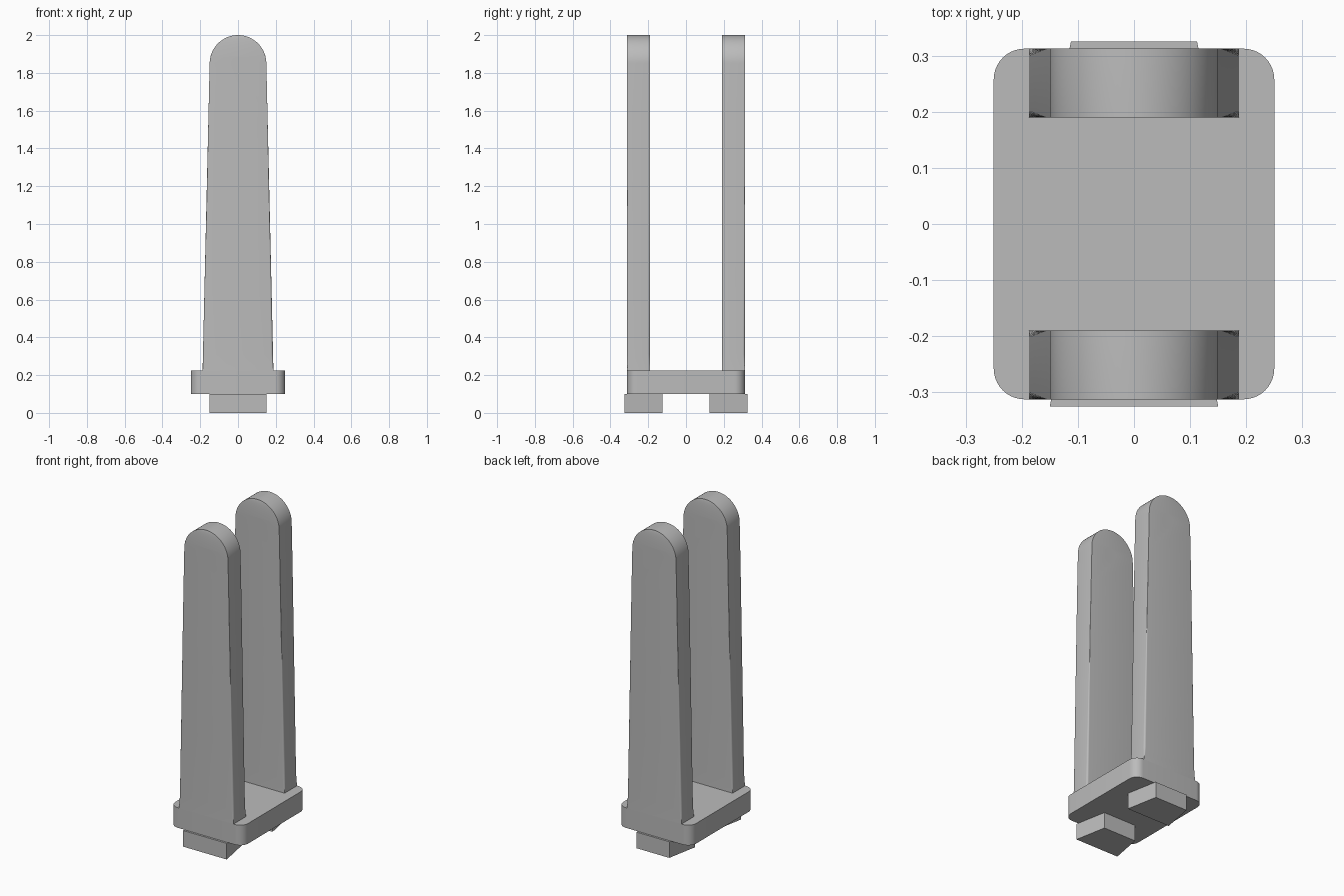
import bpy, bmesh, math

cube = bpy.data.objects.get("Cube")
if cube:
    bpy.data.objects.remove(cube, do_unlink=True)

grey = bpy.data.materials.new("plain grey")
grey.use_nodes = True
grey.diffuse_color = (0.5, 0.5, 0.5, 1)
grey.node_tree.nodes["Principled BSDF"].inputs["Base Color"].default_value = (0.5, 0.5, 0.5, 1)


def make_object(name, bm):
    bmesh.ops.recalc_face_normals(bm, faces=bm.faces)
    mesh = bpy.data.meshes.new(name)
    bm.to_mesh(mesh)
    bm.free()
    mesh.materials.append(grey)
    obj = bpy.data.objects.new(name, mesh)
    bpy.context.collection.objects.link(obj)
    return obj


def shade(obj):
    bpy.ops.object.select_all(action='DESELECT')
    obj.select_set(True)
    bpy.context.view_layer.objects.active = obj
    bpy.ops.object.shade_smooth_by_angle(angle=math.radians(30))


def loft(name, rings):
    """Skin a stack of closed rings and cap both ends."""
    bm = bmesh.new()
    rows = [[bm.verts.new(p) for p in ring] for ring in rings]
    n = len(rows[0])
    for low, high in zip(rows, rows[1:]):
        for i in range(n):
            j = (i + 1) % n
            bm.faces.new((low[i], low[j], high[j], high[i]))
    bm.faces.new(rows[0])
    bm.faces.new(rows[-1])
    bmesh.ops.remove_doubles(bm, verts=bm.verts, dist=1e-5)
    return make_object(name, bm)


def rounded_ring(hx, hy, r, z, yc=0, steps=6):
    """Rectangle with rounded corners at height z."""
    ring = []
    for quarter, (sx, sy) in enumerate(((1, 1), (-1, 1), (-1, -1), (1, -1))):
        for k in range(steps + 1):
            a = (quarter + k / steps) * math.pi / 2
            ring.append((sx * (hx - r) + r * math.cos(a),
                         yc + sy * (hy - r) + r * math.sin(a), z))
    return ring


BASE_Z, PLATE_TOP, PIVOT_Z = 0.1, 0.225, 1.85
FOOT_W, TOP_W, EDGE = 0.1875, 0.15, 0.012

# Base plate
shade(loft("base_plate", [rounded_ring(0.25, 0.3125, 0.055, z, steps=10)
                          for z in (BASE_Z, PLATE_TOP)]))

# Dovetail feet, each narrowing towards the back
for name, y in (("front_foot", -0.325), ("back_foot", 0.125)):
    outline = ((-0.15, y), (0.15, y), (0.1125, y + 0.2), (-0.1125, y + 0.2))
    loft(name, [[(px, py, z) for px, py in outline] for z in (0, BASE_Z)])


def arm(name, yc):
    # Tapered shaft whose rounded edges fade out at both ends
    rings = []
    for z, r in ((PLATE_TOP, 0), (0.26, 0.6), (0.31, 1), (0.7, 0.7),
                 (1.15, 0.35), (1.6, 0), (PIVOT_Z, 0)):
        t = (z - PLATE_TOP) / (PIVOT_Z - PLATE_TOP)
        rings.append(rounded_ring(FOOT_W + (TOP_W - FOOT_W) * t, 0.0615,
                                  max(r * EDGE, 0.0002), z, yc))
    # Round head
    for k in range(1, 25):
        a = k / 24 * math.pi / 2
        rings.append(rounded_ring(max(TOP_W * math.cos(a), 0.0002), 0.0615,
                                  0.0002, PIVOT_Z + TOP_W * math.sin(a), yc))
    obj = loft(name, rings)

    # Pin hole
    bm = bmesh.new()
    bmesh.ops.create_cone(bm, cap_ends=True, segments=32, radius1=0.035,
                          radius2=0.035, depth=0.4)
    for v in bm.verts:
        v.co = (v.co.x, yc + v.co.z, PIVOT_Z + v.co.y)
    cutter = make_object(name + "_hole_cutter", bm)
    mod = obj.modifiers.new("pin_hole", 'BOOLEAN')
    mod.operation, mod.solver, mod.object = 'DIFFERENCE', 'EXACT', cutter
    bpy.context.view_layer.objects.active = obj
    bpy.ops.object.modifier_apply(modifier=mod.name)
    bpy.data.objects.remove(cutter, do_unlink=True)
    shade(obj)


arm("front_arm", -0.251)
arm("back_arm", 0.251)
